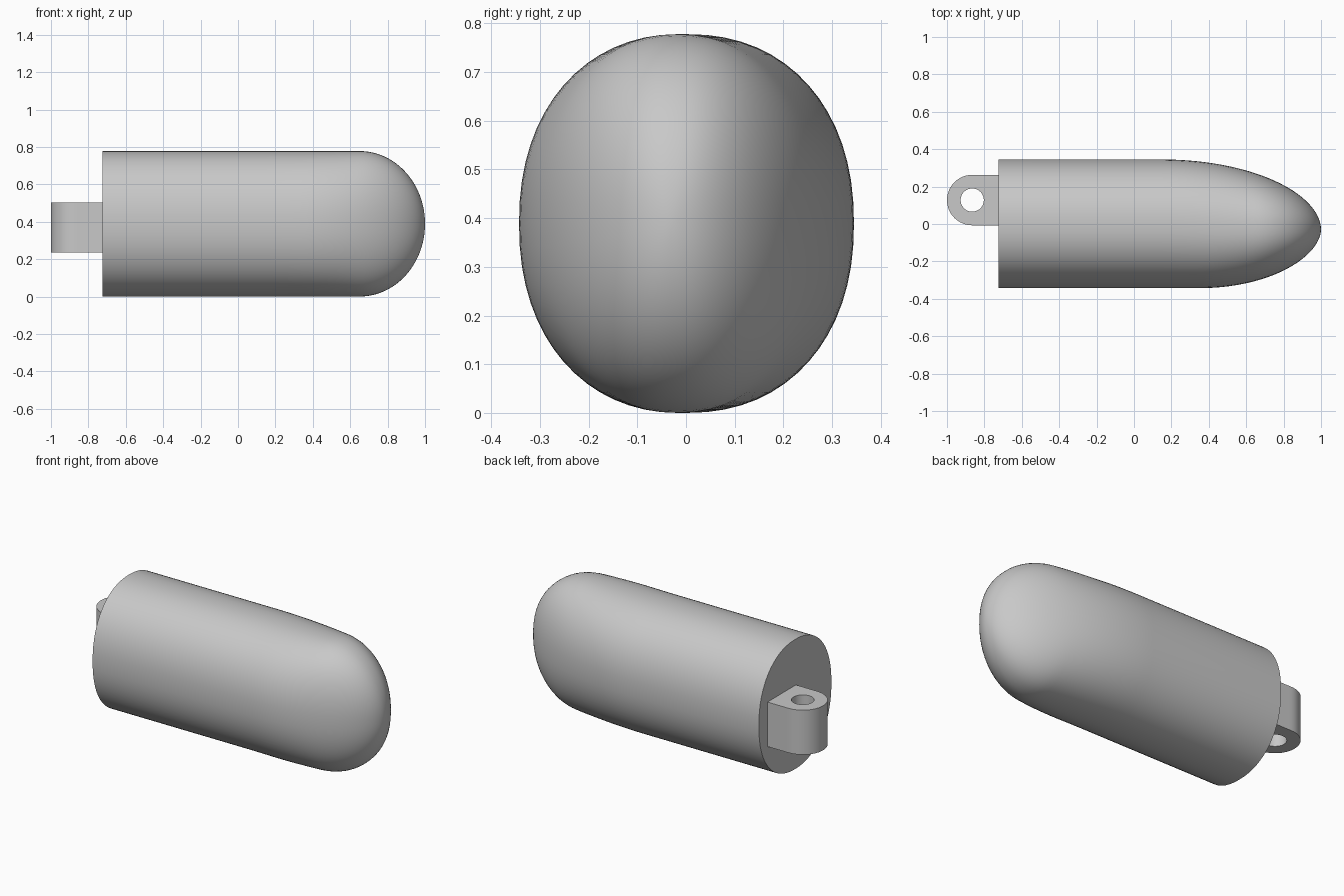
import bpy, bmesh
from math import sin, cos, pi, radians

if "Cube" in bpy.data.objects:
    bpy.data.objects.remove(bpy.data.objects["Cube"])

grey = bpy.data.materials.new("plain_grey")
grey.use_nodes = True
colour = (0.58, 0.58, 0.58, 1)
grey.diffuse_color = colour
grey.node_tree.nodes["Principled BSDF"].inputs["Base Color"].default_value = colour


def finish(name, bm):
    """Turn a bmesh into a smooth object with sharp edges kept."""
    bmesh.ops.recalc_face_normals(bm, faces=bm.faces)
    mesh = bpy.data.meshes.new(name)
    bm.to_mesh(mesh)
    bm.free()
    mesh.materials.append(grey)
    obj = bpy.data.objects.new(name, mesh)
    bpy.context.collection.objects.link(obj)
    bpy.ops.object.select_all(action="DESELECT")
    obj.select_set(True)
    bpy.context.view_layer.objects.active = obj
    bpy.ops.object.shade_smooth_by_angle(angle=radians(35))


def skin(bm, a, b):
    """Join two closed rings of vertices with quads."""
    n = len(a)
    for i in range(n):
        j = (i + 1) % n
        bm.faces.new((a[i], a[j], b[j], b[i]))


def taper(x, start, power):
    """Width factor: full up to start, falling to zero at the tip."""
    t = max(0, (x - start) / (1 - start))
    return max(0, 1 - t * t) ** power


def squash(v):
    """Slightly squared ellipse coordinate."""
    return abs(v) ** (2 / 2.2) * (1 if v > 0 else -1)


# Body: oval sections lofted along x into a rounded, lopsided nose
HALF_HEIGHT, TIP_Y, SIDES, RINGS = 0.389, -0.03, 64, 36
xs = [-0.725] + [0.15 + 0.85 * sin(pi / 2 * i / RINGS) for i in range(RINGS)]
bm = bmesh.new()
rings = []
for x in xs:
    back = TIP_Y + 0.375 * taper(x, 0.15, 0.52)
    front = TIP_Y - 0.313 * taper(x, 0.35, 0.55)
    height = HALF_HEIGHT * taper(x, 0.65, 0.5)
    mid, half = (back + front) / 2, (back - front) / 2
    rings.append([bm.verts.new((x, mid + half * squash(cos(a)),
                                HALF_HEIGHT + height * squash(sin(a))))
                  for a in (2 * pi * i / SIDES for i in range(SIDES))])
for a, b in zip(rings, rings[1:]):
    skin(bm, a, b)
bm.faces.new(rings[0])
tip = bm.verts.new((1, TIP_Y, HALF_HEIGHT))
for i in range(SIDES):
    bm.faces.new((rings[-1][i - 1], rings[-1][i], tip))
finish("body", bm)

# Lug: round-ended block with a vertical pin hole
CX, CY, OUTER, HOLE = -0.865, 0.128, 0.135, 0.062
bm = bmesh.new()


def lug_ring(z, hole):
    ring = []
    for i in range(48):
        c, s = cos(2 * pi * i / 48), sin(2 * pi * i / 48)
        r = HOLE if hole else OUTER
        if not hole and c > 0:
            r /= max(c, abs(s))
            c *= 1.08
        ring.append(bm.verts.new((CX + r * c, CY + r * s, z)))
    return ring


low_out, low_in = lug_ring(0.235, False), lug_ring(0.235, True)
top_out, top_in = lug_ring(0.502, False), lug_ring(0.502, True)
for a, b in ((low_out, top_out), (top_out, top_in),
             (top_in, low_in), (low_in, low_out)):
    skin(bm, a, b)
finish("lug", bm)
